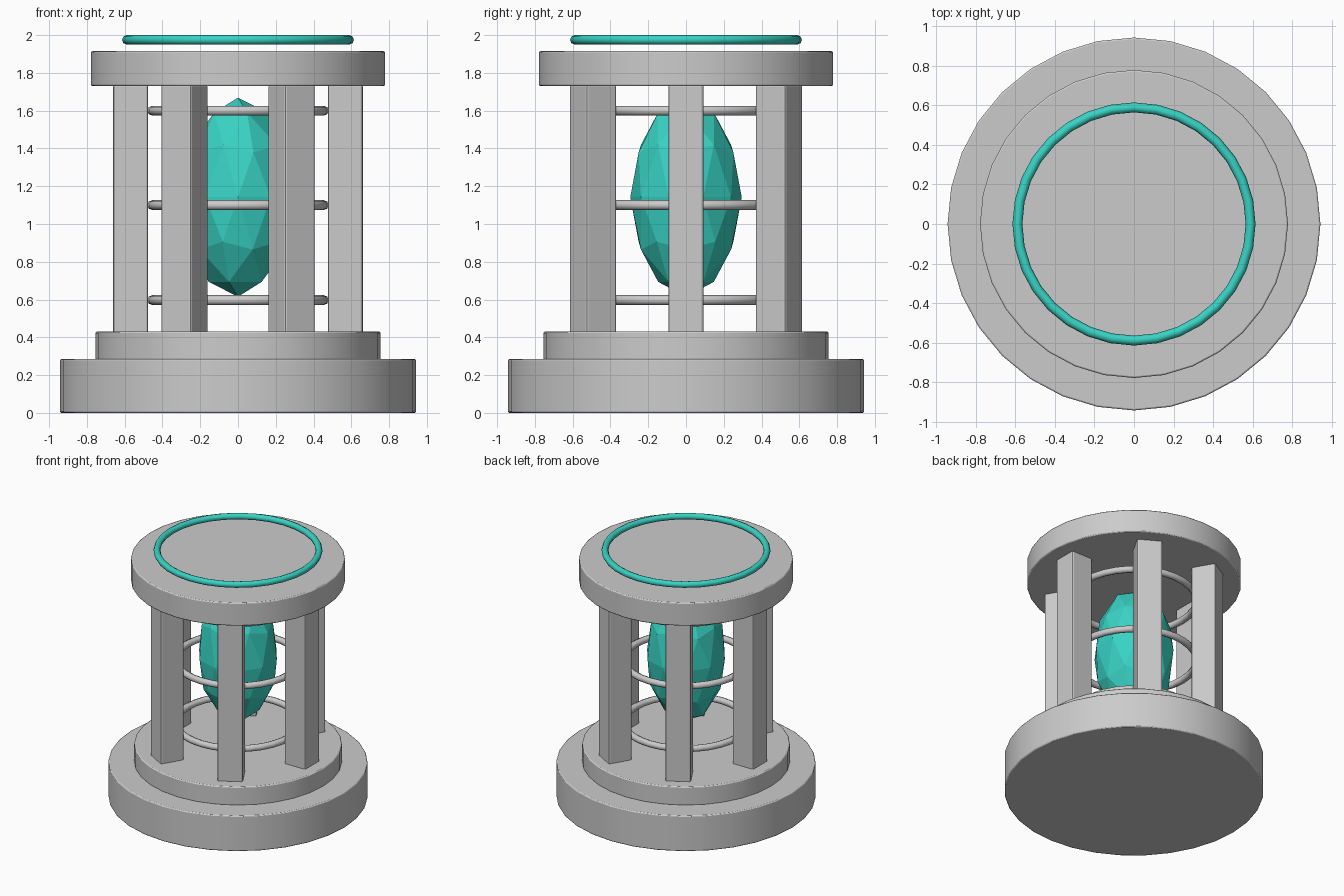
import bpy
from math import radians, sin, cos

if "Cube" in bpy.data.objects:
    bpy.data.objects.remove(bpy.data.objects["Cube"])

teal = bpy.data.materials.new("teal")
teal.diffuse_color = (0.04, 0.65, 0.55, 1)
teal.use_nodes = True
teal.node_tree.nodes["Principled BSDF"].inputs["Base Color"].default_value = teal.diffuse_color


def finish(name, smooth=True, bevel=0, mat=None):
    ob = bpy.context.object
    ob.name = name
    if mat:
        ob.data.materials.append(mat)
    if smooth:
        bpy.ops.object.shade_smooth_by_angle(angle=radians(30))
    if bevel:
        m = ob.modifiers.new("bevel", "BEVEL")
        m.width = bevel
        m.segments = 2
        m.limit_method = 'ANGLE'
    return ob


def disc(name, r, z0, z1):
    bpy.ops.mesh.primitive_cylinder_add(vertices=32, radius=r, depth=z1 - z0,
                                        location=(0, 0, (z0 + z1) / 2))
    return finish(name, bevel=0.008)


def ring(name, r, tube, z, mat=None):
    bpy.ops.mesh.primitive_torus_add(major_radius=r, minor_radius=tube, major_segments=32,
                                     minor_segments=8, location=(0, 0, z))
    bpy.ops.object.shade_smooth()
    return finish(name, smooth=False, mat=mat)


# Stepped base and top plate
disc("base", 0.942, 0, 0.285)
disc("base_step", 0.755, 0.28, 0.43)
disc("top_plate", 0.778, 1.73, 1.915)

# Six square pillars
for i in range(6):
    a = radians(60 * i)
    bpy.ops.mesh.primitive_cube_add(size=1, location=(0.568 * cos(a), 0.568 * sin(a), 1.08),
                                    rotation=(0, 0, a))
    ob = bpy.context.object
    ob.scale = (0.185, 0.185, 1.32)
    bpy.ops.object.transform_apply(location=False, rotation=False, scale=True)
    finish(f"pillar_{i + 1}", smooth=False, bevel=0.012)

# Cage rings and floating top ring
for i, z in enumerate((0.597, 1.1, 1.6)):
    ring(f"cage_ring_{i + 1}", 0.454, 0.026, z)
ring("glow_ring", 0.589, 0.025, 1.975, teal)

# Faceted crystal
bpy.ops.mesh.primitive_ico_sphere_add(subdivisions=2, radius=1, location=(0, 0, 1.142))
bpy.context.object.scale = (0.295, 0.295, 0.527)
bpy.ops.object.transform_apply(location=False, rotation=False, scale=True)
finish("crystal", smooth=False, mat=teal)
